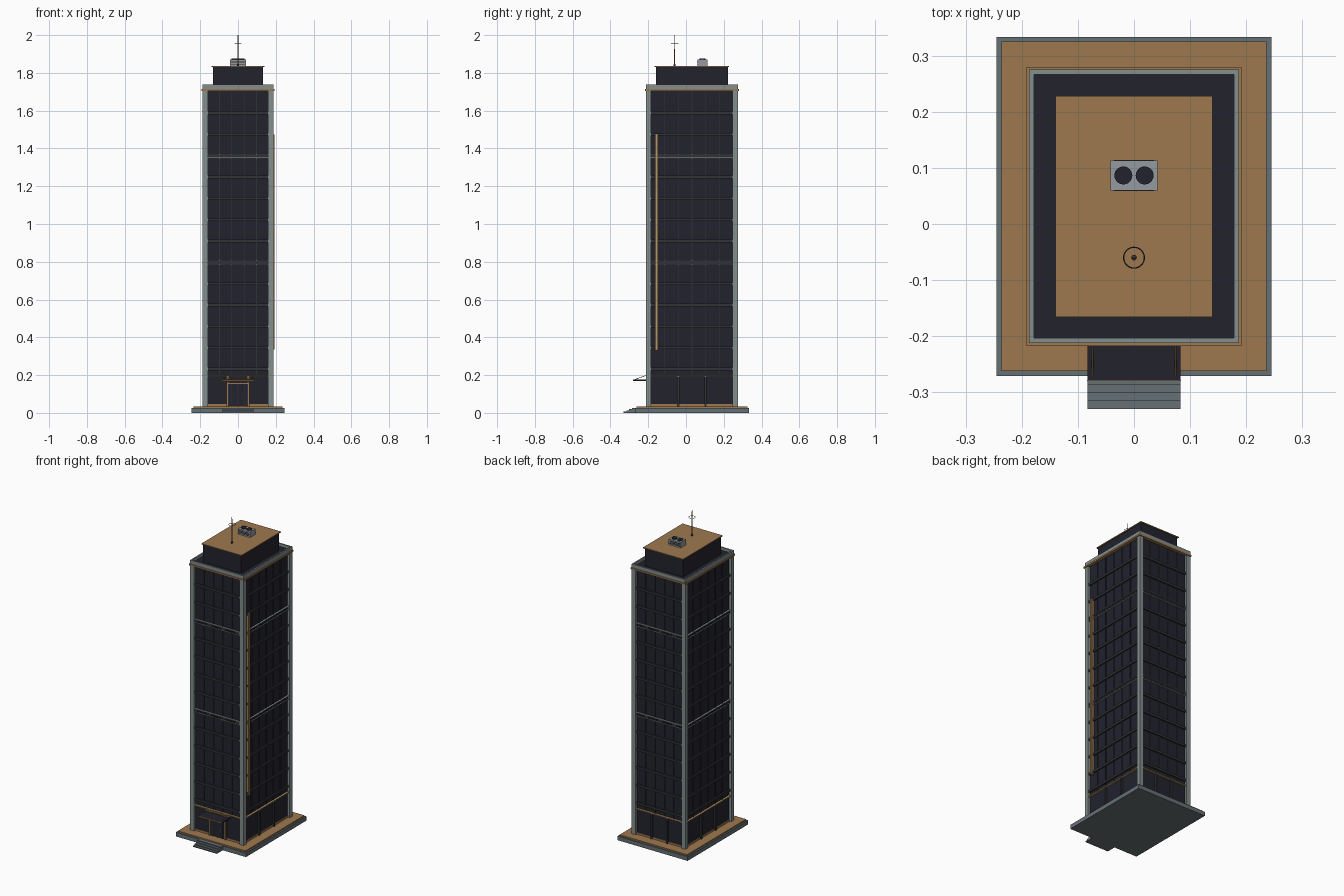
import bpy, math
from mathutils import Vector

if "Cube" in bpy.data.objects:
    bpy.data.objects.remove(bpy.data.objects["Cube"])

CY = 0.0315            # tower centre in y
HX, HY = 0.172, 0.228  # glass half sizes
Z0, PITCH = 0.232, 0.113


def mat(name, r, g, b):
    m = bpy.data.materials.new(name)
    m.diffuse_color = (r, g, b, 1)
    m.use_nodes = True
    m.node_tree.nodes["Principled BSDF"].inputs["Base Color"].default_value = m.diffuse_color
    return m


GLASS = mat("dark glass", 0.016, 0.016, 0.027)
FRAME = mat("dark frame", 0.03, 0.032, 0.038)
STONE = mat("grey stone", 0.23, 0.27, 0.27)
BASE = mat("base stone", 0.13, 0.16, 0.175)
BRONZE = mat("bronze", 0.34, 0.19, 0.08)
GOLD = mat("light bronze", 0.48, 0.31, 0.13)
METAL = mat("light metal", 0.30, 0.33, 0.35)


def mesh(name, verts, faces, m):
    me = bpy.data.meshes.new(name)
    me.from_pydata(verts, [], faces)
    me.materials.append(m)
    ob = bpy.data.objects.new(name, me)
    bpy.context.collection.objects.link(ob)
    return ob


def boxes(name, spans, m):
    """One object from boxes given as (x0, x1, y0, y1, z0, z1)."""
    verts, faces = [], []
    for x0, x1, y0, y1, z0, z1 in spans:
        n = len(verts)
        verts += [(x, y, z) for z in (z0, z1) for x, y in ((x0, y0), (x1, y0), (x1, y1), (x0, y1))]
        faces += [[n + i for i in f] for f in ((3, 2, 1, 0), (4, 5, 6, 7), (0, 1, 5, 4),
                                               (1, 2, 6, 5), (2, 3, 7, 6), (3, 0, 4, 7))]
    return mesh(name, verts, faces, m)


def slab(hx, hy, z0, z1):
    return (-hx, hx, CY - hy, CY + hy, z0, z1)


def ring(hx, hy, t, z0, z1):
    return [(-hx, hx, CY - hy, CY - hy + t, z0, z1), (-hx, hx, CY + hy - t, CY + hy, z0, z1),
            (-hx, -hx + t, CY - hy + t, CY + hy - t, z0, z1),
            (hx - t, hx, CY - hy + t, CY + hy - t, z0, z1)]


def rod(name, a, b, r1, r2, m, n=12):
    a, b = Vector(a), Vector(b)
    bpy.ops.mesh.primitive_cone_add(vertices=n, radius1=r1, radius2=r2, depth=(b - a).length,
                                    location=(a + b) / 2)
    ob = bpy.context.object
    ob.rotation_euler = (b - a).to_track_quat('Z', 'Y').to_euler()
    ob.name = name
    ob.data.materials.append(m)
    bpy.ops.object.shade_smooth_by_angle()
    return ob


def posts(nx, ny, w, depth, z0, z1):
    """Vertical bars on all four faces, nx and ny bays."""
    out = []
    for i in range(1, nx):
        x = -0.163 + 0.326 * i / nx
        for y0, y1 in ((CY - HY - depth, CY - HY), (CY + HY, CY + HY + depth)):
            out.append((x - w, x + w, y0, y1, z0, z1))
    for i in range(1, ny):
        y = CY - 0.217 + 0.434 * i / ny
        for x0, x1 in ((-HX - depth, -HX), (HX, HX + depth)):
            out.append((x0, x1, y - w, y + w, z0, z1))
    return out


# Plaza and entrance steps
boxes("plaza_base", [slab(0.245, 0.302, 0, 0.026)], BASE)
boxes("plaza_paving", [slab(0.236, 0.2935, 0.026, 0.034)], BRONZE)
boxes("entrance_steps", [(-0.083, 0.083, -0.33 + 0.0145 * i, -0.269, 0.0065 * i, 0.0065 * (i + 1))
                         for i in range(4)], BASE)

# Tower shaft
boxes("glass_shaft", [slab(HX, HY, 0.034, 1.715)], GLASS)
boxes("corner_columns", [(min(sx * .160, sx * .187), max(sx * .160, sx * .187),
                          CY + min(sy * .216, sy * .243), CY + max(sy * .216, sy * .243), 0.034, 1.71)
                         for sx in (-1, 1) for sy in (-1, 1)], STONE)
floors = [Z0 + PITCH * i for i in range(13)]
boxes("spandrels", [b for i, z in enumerate(floors) if i not in (5, 10)
                    for b in ring(HX + .009, HY + .009, .012, z - .007, z + .007)], FRAME)
boxes("window_mullions", posts(5, 6, 0.0016, 0.005, 0.2, 1.705), FRAME)

# Louvred service bands with light trim
bands = [floors[5], floors[10]]
boxes("louvre_band", [b for z in bands for b in ring(HX + .005, HY + .005, .008, z - .012, z + .006)], FRAME)
boxes("louvre_fins", [b for z in bands for b in posts(30, 40, .0013, .009, z - .012, z + .006)], FRAME)
boxes("louvre_trim", [b for z in bands for h in (-.014, .006)
                      for b in ring(HX + .011, HY + .011, .012, z + h, z + h + .003)], METAL)

# Lobby storey
boxes("lobby_band", ring(HX + .0125, HY + .0125, .014, 0.193, 0.199), GOLD)
boxes("lobby_piers", [p for p in posts(3, 3, 0.006, 0.011, 0.034, 0.193)
                      if not (p[2] < -0.19 and abs(p[0]) < .04)
                      ], FRAME)
boxes("lobby_plinth", ring(HX + .004, HY + .004, .006, 0.034, 0.046), BRONZE)

# Entrance doors
fy = CY - HY
boxes("door_frame", [(-.06, -.054, fy - .013, fy, .034, .157), (.054, .06, fy - .013, fy, .034, .157),
                     (-.06, .06, fy - .013, fy, .152, .162)], BRONZE)
boxes("door_leaves", [(-.054, -.001, fy - .008, fy, .036, .152), (.001, .054, fy - .008, fy, .036, .152)], GLASS)
boxes("door_stiles", [(x - .0015, x + .0015, fy - .011, fy, .034, .152) for x in (-.036, 0, .036)], FRAME)
boxes("door_handles", [(x - .0015, x + .0015, fy - .016, fy - .008, .07, .11) for x in (-.022, .022)], METAL)

# Canopy with tie rods
boxes("canopy", [(-.083, .083, -.278, fy, .170, .177)], GLASS)
boxes("canopy_trim", [(-.084, .084, -.280, -.278, .170, .178)], BRONZE)
boxes("canopy_header", [(-.083, .083, fy - .0135, fy, .182, .188)], BRONZE)
for s in (-1, 1):
    rod("canopy_tie", (s * .074, -.27, .177), (s * .074, fy - .01, .20), .0015, .0015, BRONZE, 8)

# Vertical fin sign panel on the right side
boxes("side_fin", [(HX, .189, -.165, -.147, .33, 1.48)], BRONZE)
boxes("side_fin_inlay", [(.189, .192, -.160, -.152, .335, 1.475)], GOLD)

# Cornice, parapet and roof deck
boxes("cornice", [slab(.192, .2485, 1.705, 1.715)], BRONZE)
boxes("parapet", ring(.187, .2435, .009, 1.715, 1.738), STONE)
boxes("roof_deck", [slab(.179, .235, 1.715, 1.72)], GLASS)

# Penthouse
boxes("penthouse", [slab(.133, .19, 1.72, 1.831)], GLASS)
boxes("penthouse_roof", [slab(.14, .197, 1.831, 1.837)], BRONZE)

# Cooling unit with fans and side grilles
boxes("cooling_unit", [(-.042, .042, .06, .113, 1.837, 1.872)], METAL)
boxes("cooling_grilles", [(-.036, .036, y - .0015, y + .0015, z, z + .004)
                          for y in (.06, .113) for z in (1.844, 1.852, 1.860)], FRAME)
for s in (-1, 1):
    rod("cooling_fan", (s * .019, .0865, 1.872), (s * .019, .0865, 1.876), .016, .016, GLASS, 24)

# Antenna mast
rod("antenna_foot", (0, -.06, 1.837), (0, -.06, 1.845), .005, .005, FRAME)
rod("antenna_mast", (0, -.06, 1.837), (0, -.06, 2.0), .0032, .0014, BRONZE)
bpy.ops.mesh.primitive_torus_add(major_segments=32, minor_segments=6, major_radius=.0185,
                                 minor_radius=.0011, location=(0, -.06, 1.955))
hoop = bpy.context.object
hoop.name = "antenna_ring"
hoop.data.materials.append(FRAME)
